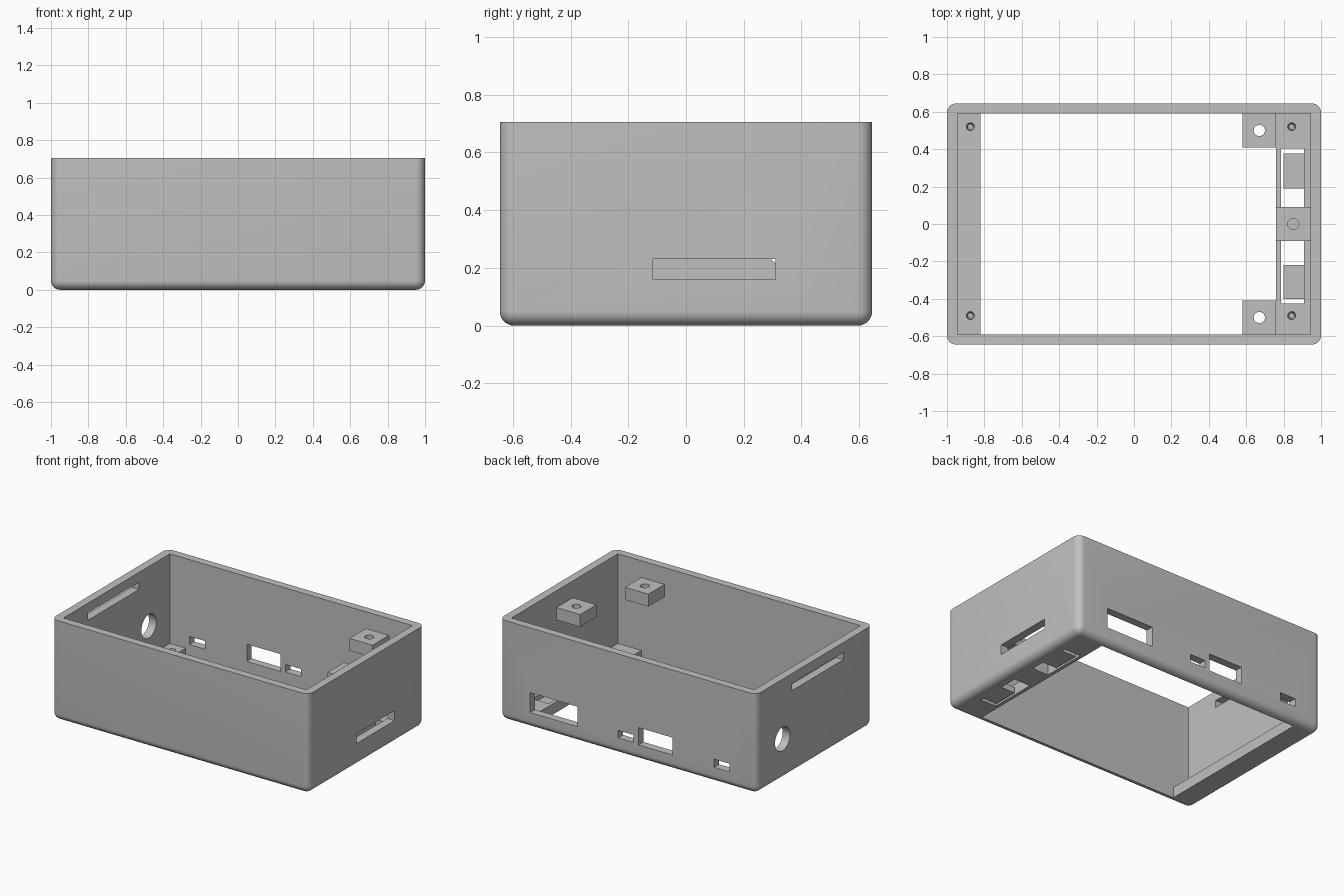
import bpy
import bmesh
from math import radians
from mathutils import Matrix, Vector

old = bpy.data.objects.get("Cube")
if old:
    bpy.data.objects.remove(old, do_unlink=True)

grey = bpy.data.materials.new("plain grey")
grey.use_nodes = True
grey.diffuse_color = (0.53, 0.53, 0.53, 1)
grey.node_tree.nodes["Principled BSDF"].inputs["Base Color"].default_value = grey.diffuse_color

HALF_Y, TOP, ROUND = 0.645, 0.705, 0.05
IN_X, IN_Y, LEDGE = 0.943, 0.59, 0.075


def finish(name, bm):
    mesh = bpy.data.meshes.new(name)
    bm.to_mesh(mesh)
    bm.free()
    mesh.materials.append(grey)
    obj = bpy.data.objects.new(name, mesh)
    bpy.context.collection.objects.link(obj)
    return obj


def box(name, x, y, z, rounded=False):
    """Box from three (low, high) ranges."""
    bm = bmesh.new()
    bmesh.ops.create_cube(bm, size=1)
    size = [b - a for a, b in (x, y, z)]
    mid = Vector([(a + b) / 2 for a, b in (x, y, z)])
    bmesh.ops.scale(bm, vec=size, verts=bm.verts)
    bmesh.ops.translate(bm, vec=mid, verts=bm.verts)
    if rounded:  # every edge except the four at the rim
        edges = [e for e in bm.edges if min(v.co.z for v in e.verts) < mid.z]
        bmesh.ops.bevel(bm, geom=edges, offset=ROUND, segments=8,
                        profile=0.5, affect='EDGES', clamp_overlap=True)
    return finish(name, bm)


def rod(centre, r_low, r_high, depth, along_x=False):
    """Round cutter centred on a point."""
    bm = bmesh.new()
    turn = Matrix.Rotation(radians(90), 4, 'Y') if along_x else Matrix()
    bmesh.ops.create_cone(bm, cap_ends=True, segments=32, radius1=r_low, radius2=r_high,
                          depth=depth, matrix=Matrix.Translation(centre) @ turn)
    return finish("cutter", bm)


def activate(obj):
    bpy.ops.object.select_all(action='DESELECT')
    obj.select_set(True)
    bpy.context.view_layer.objects.active = obj


def cut(obj, cutters):
    activate(obj)
    for c in cutters:
        mod = obj.modifiers.new("cut", 'BOOLEAN')
        mod.operation, mod.solver, mod.object = 'DIFFERENCE', 'EXACT', c
        bpy.ops.object.modifier_apply(modifier=mod.name)
        bpy.data.objects.remove(c, do_unlink=True)
    bpy.ops.object.shade_smooth_by_angle(angle=radians(30))


# Case walls, open above and below, with ports through three sides
walls = box("case_walls", (-1, 1), (-HALF_Y, HALF_Y), (0, TOP), rounded=True)
back = (0.55, 0.7)
cut(walls, [
    box("cutter", (-IN_X, IN_X), (-IN_Y, IN_Y), (-1, 1)),
    box("cutter", (0.39, 0.76), back, (0.11, 0.25)),
    box("cutter", (-0.045, 0.075), back, (0.115, 0.168)),
    box("cutter", (-0.345, -0.083), back, (0.108, 0.23)),
    box("cutter", (-0.79, -0.67), back, (0.108, 0.165)),
    box("cutter", (0.9, 1.1), (-0.115, 0.31), (0.16, 0.23)),
    box("cutter", (-1.1, -0.9), (-0.32, 0.25), (0.585, 0.635)),
    rod((-1, 0.357, 0.285), 0.083, 0.083, 0.3, along_x=True),
])


def screw_holes(x):
    return [rod((x, y, LEDGE - 0.015), 0.014, 0.024, 0.06) for y in (0.52, -0.49)]


# Floor ledges at both ends
cut(box("right_ledge", (-IN_X, -0.82), (-IN_Y, IN_Y), (0, LEDGE)), screw_holes(-0.875))
cut(box("left_ledge", (0.76, IN_X), (-IN_Y, IN_Y), (0, LEDGE)), screw_holes(0.843) + [
    box("cutter", (0.785, 0.91), y, (-0.1, 0.2)) for y in ((0.09, 0.405), (-0.425, -0.09))])

# Button tabs hanging in the two ledge openings
for name, y in (("back_tab", (0.19, 0.378)), ("front_tab", (-0.4, -0.22))):
    box(name, (0.80, 0.91), y, (0, 0.04))

# Mounting blocks high on the walls, each drilled through
for name, x, y in (("back_mount", (0.58, 0.76), (0.41, IN_Y)),
                   ("front_mount", (0.58, 0.76), (-IN_Y, -0.41)),
                   ("side_mount", (0.76, IN_X), (-0.09, 0.09))):
    block = box(name, x, y, (0.5, 0.587))
    cut(block, [rod((sum(x) / 2, sum(y) / 2, 0.55), 0.03, 0.03, 0.3)])
